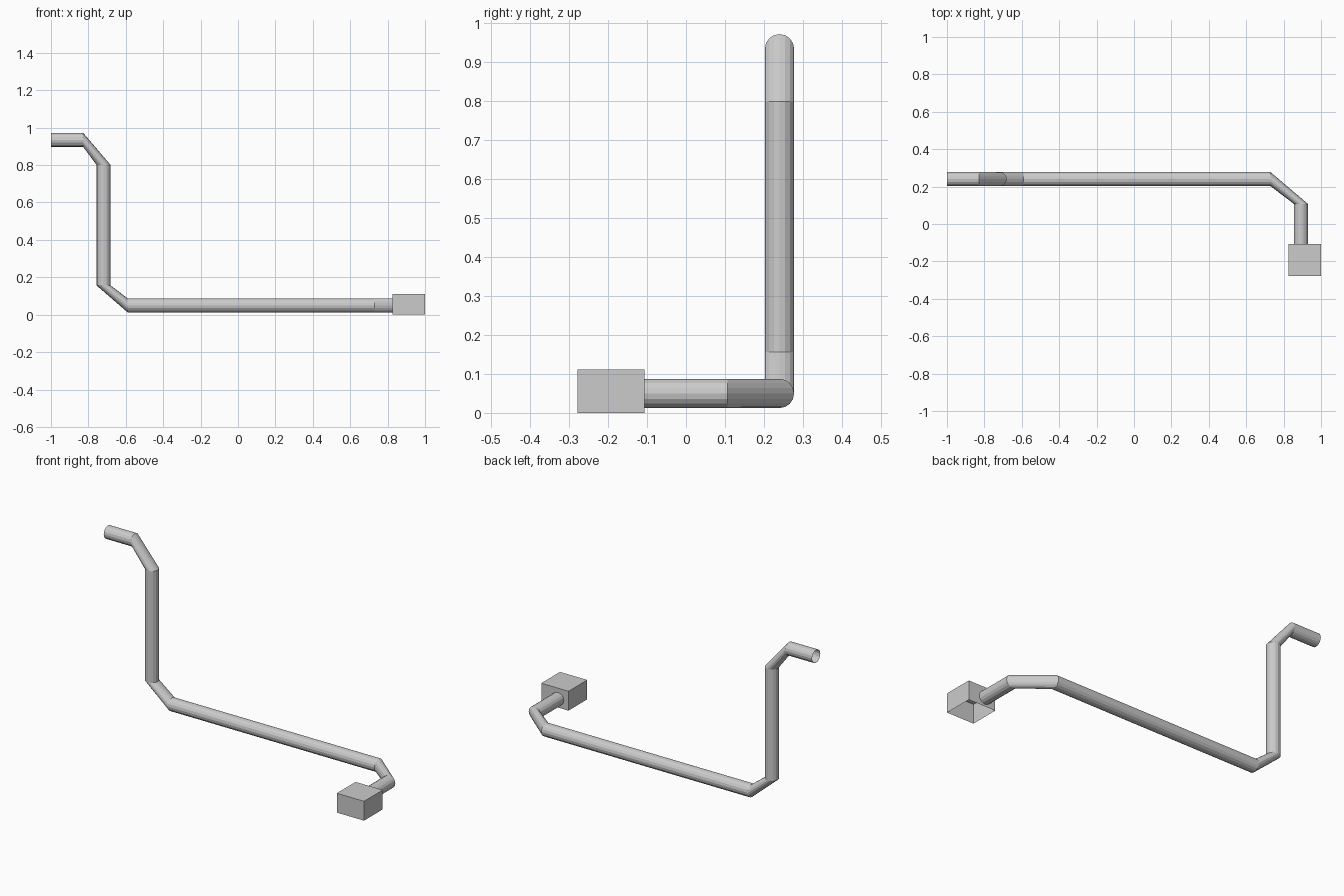
import bpy, bmesh, math
from mathutils import Vector

cube = bpy.data.objects.get("Cube")
if cube:
    bpy.data.objects.remove(cube, do_unlink=True)

grey = bpy.data.materials.new("light_grey")
grey.use_nodes = True
colour = (0.6, 0.6, 0.6, 1)
grey.diffuse_color = colour
grey.node_tree.nodes["Principled BSDF"].inputs["Base Color"].default_value = colour

RADIUS, SIDES = 0.0375, 16


def finish(bm, name):
    mesh = bpy.data.meshes.new(name)
    bm.to_mesh(mesh)
    bm.free()
    mesh.materials.append(grey)
    obj = bpy.data.objects.new(name, mesh)
    bpy.context.scene.collection.objects.link(obj)
    return obj


# Bent pipe: each ring is square to its straight run, elbows join the rings
EAST, DOWN, FORWARD = Vector((1, 0, 0)), Vector((0, 0, -1)), Vector((0, -1, 0))
stations = [
    ((-1, 0.24, 0.935), EAST),
    ((-0.828, 0.24, 0.935), EAST),
    ((-0.718, 0.24, 0.80), DOWN),
    ((-0.718, 0.24, 0.156), DOWN),
    ((-0.59, 0.24, 0.05), EAST),
    ((0.73, 0.24, 0.05), EAST),
    ((0.893, 0.107, 0.05), FORWARD),
    ((0.893, -0.125, 0.05), FORWARD),
]
bm = bmesh.new()
rings = []
for centre, tangent in stations:
    turn = EAST.rotation_difference(tangent)
    ring = []
    for i in range(SIDES):
        a = math.tau * i / SIDES
        offset = turn @ Vector((0, math.cos(a), math.sin(a)))
        ring.append(bm.verts.new(Vector(centre) + offset * RADIUS))
    rings.append(ring)
for a, b in zip(rings, rings[1:]):
    for i in range(SIDES):
        j = (i + 1) % SIDES
        bm.faces.new((a[i], a[j], b[j], b[i]))
bmesh.ops.recalc_face_normals(bm, faces=bm.faces)
finish(bm, "bent_pipe")

# Box on the pipe's end, open underneath
bm = bmesh.new()
bmesh.ops.create_cube(bm, size=1)
bm.normal_update()
bmesh.ops.delete(bm, geom=[f for f in bm.faces if f.normal.z < -0.5], context="FACES")
box = finish(bm, "end_box")
box.scale = (0.174, 0.171, 0.112)
box.location = (0.913, -0.1925, 0.056)
